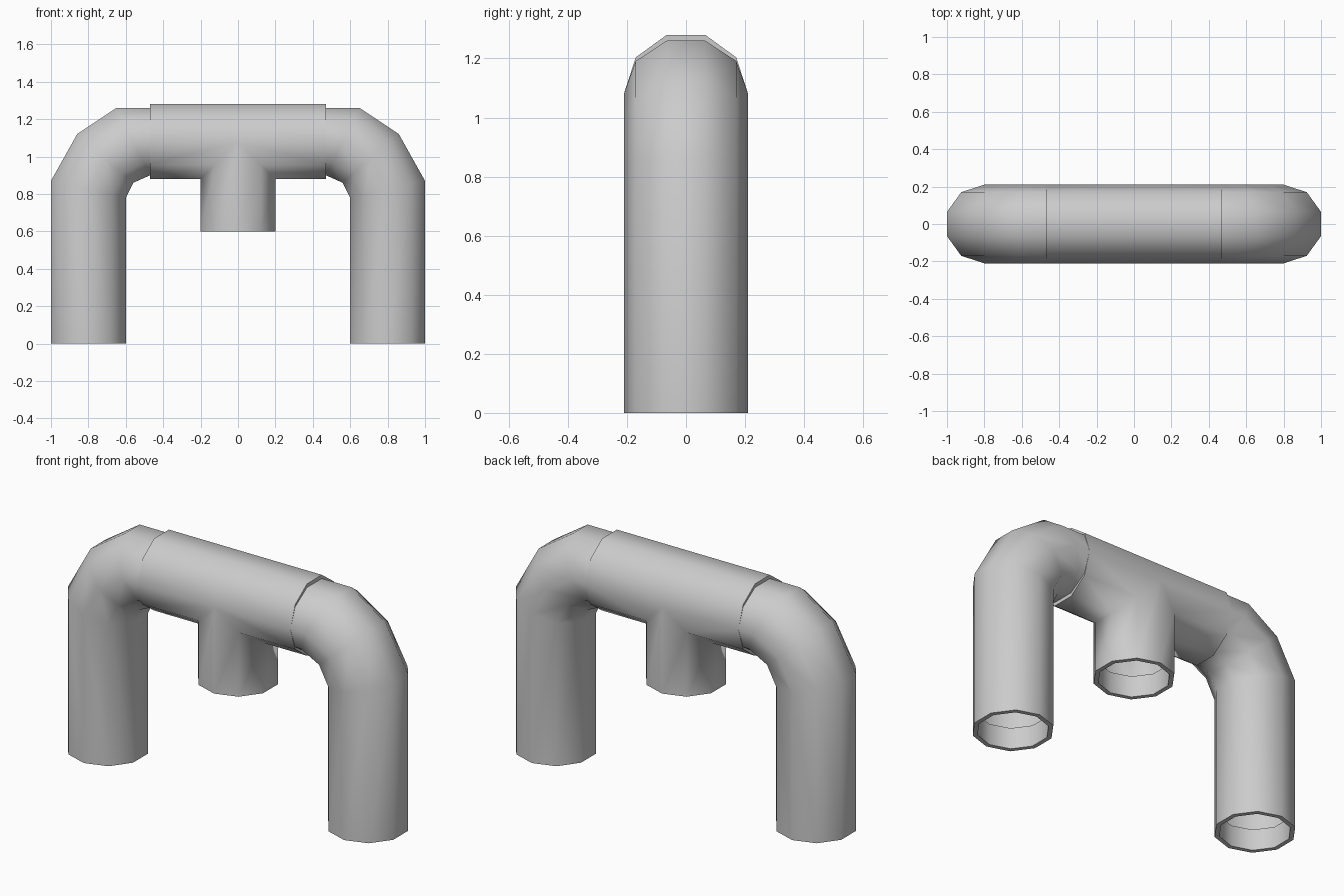
import bpy, bmesh, math

cube = bpy.data.objects.get("Cube")
if cube:
    bpy.data.objects.remove(cube)

# One plain grey for all pipework
grey = bpy.data.materials.new("pipe_grey")
grey.use_nodes = True
colour = (0.6, 0.6, 0.6, 1)
grey.diffuse_color = colour
grey.node_tree.nodes["Principled BSDF"].inputs["Base Color"].default_value = colour

APOTHEM = 0.2
AXIS_Z = 1.08
HALF_TUBE = 0.47
RADIUS = APOTHEM / math.cos(math.pi / 10)
ANGLES = [math.radians(18 + 36 * i) for i in range(10)]
# Ten-sided section: (offset across the flats, y)
SECTION = [(RADIUS * math.cos(a), RADIUS * math.sin(a)) for a in ANGLES]


def skin(bm, rings):
    """Bridge successive closed rings of points, returning the vertex rings."""
    loops = [[bm.verts.new(p) for p in ring] for ring in rings]
    for a, b in zip(loops, loops[1:]):
        for i in range(10):
            j = (i + 1) % 10
            bm.faces.new((a[i], a[j], b[j], b[i]))
    return loops


def add_lip(bm, loop, centre, inward, depth=0.12):
    """Flat rim and short inner wall at an open pipe end."""
    def scaled(v, shift):
        return bm.verts.new([c + (p - c) * 0.88 + d * shift
                             for p, c, d in zip(v.co, centre, inward)])
    inner = [scaled(v, 0) for v in loop]
    deep = [scaled(v, depth) for v in loop]
    for i in range(10):
        j = (i + 1) % 10
        bm.faces.new((loop[i], loop[j], inner[j], inner[i]))
        bm.faces.new((inner[i], inner[j], deep[j], deep[i]))
        for ring in (loop, inner):
            bm.edges.get((ring[i], ring[j])).smooth = False


def finish(bm, name):
    bmesh.ops.remove_doubles(bm, verts=bm.verts, dist=0.001)
    # Drop the collapsed faces where half sections share a point
    bmesh.ops.recalc_face_normals(bm, faces=bm.faces)
    for f in bm.faces:
        f.smooth = True
    mesh = bpy.data.meshes.new(name)
    bm.to_mesh(mesh)
    bm.free()
    mesh.materials.append(grey)
    obj = bpy.data.objects.new(name, mesh)
    bpy.context.collection.objects.link(obj)


# Bent legs: outer and inner bend points (x, z) of each section
BENDS = [((1, 0), (0.6, 0)),
         ((1, 0.87), (0.6, 0.78)),
         ((0.86, 1.12), (0.56, 0.86)),
         ((0.65, 1.26), (0.47, 0.90)),
         ((0.42, 1.26), (0.42, 0.90))]
for side, name in ((1, "left_leg"), (-1, "right_leg")):
    bm = bmesh.new()
    rings = []
    for (ox, oz), (ix, iz) in BENDS:
        rings.append([(side * ((ox + ix) / 2 + (ox - ix) / 2 * u / APOTHEM), y,
                       (oz + iz) / 2 + (oz - iz) / 2 * u / APOTHEM)
                      for u, y in SECTION])
    loops = skin(bm, rings)
    add_lip(bm, loops[0], (side * 0.8, 0, 0), (0, 0, 1))
    finish(bm, name)

# Tee: two halves of the cross tube mitred into the downward branch
bm = bmesh.new()
for side in (1, -1):
    end = [(side * HALF_TUBE, y, AXIS_Z + u) for u, y in SECTION]
    mitre = [(side * max(0, -u), y, AXIS_Z + u) for u, y in SECTION]
    loops = skin(bm, [end, mitre])
    add_lip(bm, loops[0], (side * HALF_TUBE, 0, AXIS_Z), (-side, 0, 0), 0.03)
branch = [[(u, y, 0.6) for u, y in SECTION],
          [(u, y, AXIS_Z - abs(u)) for u, y in SECTION]]
loops = skin(bm, branch)
add_lip(bm, loops[0], (0, 0, 0.6), (0, 0, 1))
finish(bm, "tee_connector")
